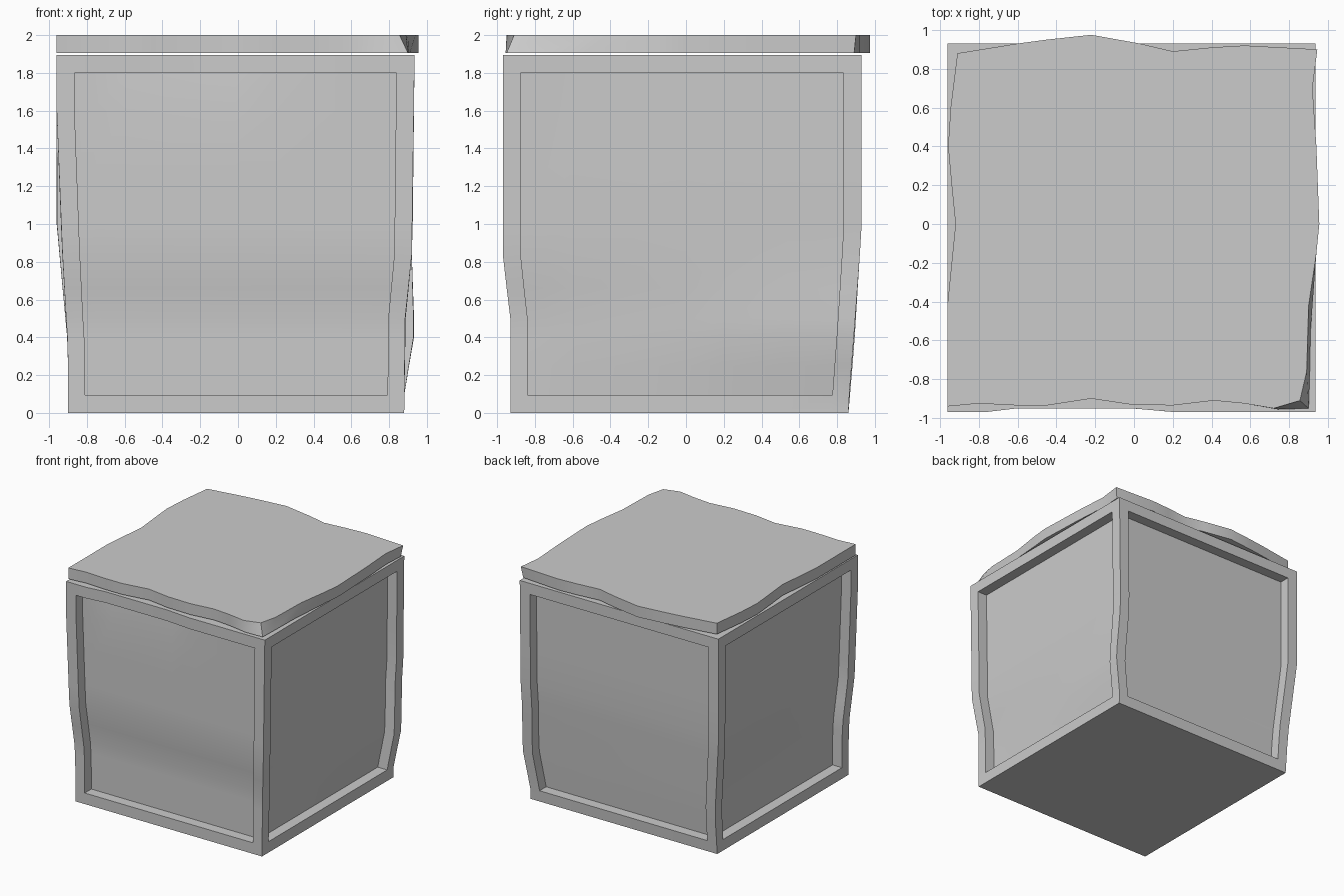
import bpy, bmesh
from mathutils import Vector

if "Cube" in bpy.data.objects:
    bpy.data.objects.remove(bpy.data.objects["Cube"])

H = 1.895                      # body height
INSET_DEPTH = 0.09

# Corner posts: (z, x, y), bent slightly inwards near the floor
POSTS = [
    [(0, -.90, -.93), (.35, -.90, -.93), (.5, -.91, -.93), (.85, -.93, -.97), (1.6, -.96, -.97), (H, -.96, -.97)],
    [(0, .88, -.93), (.5, .885, -.93), (.83, .92, -.97), (H, .935, -.97)],
    [(0, .88, .86), (.1, .88, .865), (.42, .935, .89), (.83, .92, .92), (1.0, .925, .93), (H, .935, .93)],
    [(0, -.90, .86), (.35, -.90, .89), (1.0, -.96, .93), (H, -.96, .93)],
]
LEVELS = [0, .095, .25, .4, .5, .66, .84, 1.0, 1.3, 1.6, 1.8, H]
COLS = [0, .05, .1, .19, .5, .62, .8, .95, 1]
FRONT_WAVE = {.19: .02, .5: .02}      # front wall dips in a little


def post_at(post, z):
    for (z0, x0, y0), (z1, x1, y1) in zip(post, post[1:]):
        if z <= z1:
            t = (z - z0) / (z1 - z0)
            return Vector((x0 + (x1 - x0) * t, y0 + (y1 - y0) * t, z))
    return Vector((post[-1][1], post[-1][2], z))


def finish(bm, name):
    bmesh.ops.remove_doubles(bm, verts=bm.verts, dist=.0005)
    bmesh.ops.recalc_face_normals(bm, faces=bm.faces)
    me = bpy.data.meshes.new(name)
    bm.to_mesh(me)
    bm.free()
    ob = bpy.data.objects.new(name, me)
    bpy.context.collection.objects.link(ob)
    bpy.ops.object.select_all(action='DESELECT')
    ob.select_set(True)
    bpy.context.view_layer.objects.active = ob
    bpy.ops.object.shade_smooth_by_angle(angle=.5)


# Crate body: four framed walls with recessed panels
bm = bmesh.new()
inward = [Vector((0, 1, 0)), Vector((-1, 0, 0)), Vector((0, -1, 0)), Vector((1, 0, 0))]
rims = {0: [], H: []}
for side in range(4):
    a, b = POSTS[side], POSTS[(side + 1) % 4]

    def wall_point(u, z):
        p = post_at(a, z).lerp(post_at(b, z), u)
        if side == 0 and z > 1.7:
            p.y += FRONT_WAVE.get(u, 0)
        return p

    outer = [[bm.verts.new(wall_point(u, z)) for u in COLS] for z in LEVELS]
    for z, row in ((0, outer[0]), (H, outer[-1])):
        rims[z] += [v.co.copy() for v in row[:-1]]
    r, c = len(LEVELS) - 1, len(COLS) - 1
    panel = []
    for i in range(r):
        for j in range(c):
            f = bm.faces.new((outer[i][j], outer[i][j + 1], outer[i + 1][j + 1], outer[i + 1][j]))
            if 0 < i < r - 1 and 0 < j < c - 1:
                panel.append(f)
    ext = bmesh.ops.extrude_face_region(bm, geom=panel)
    new = [g for g in ext['geom'] if isinstance(g, bmesh.types.BMVert)]
    bmesh.ops.translate(bm, verts=new, vec=inward[side] * INSET_DEPTH)
    bmesh.ops.delete(bm, geom=[f for f in panel if f.is_valid], context='FACES')
for ring in rims.values():
    bm.faces.new([bm.verts.new(p) for p in ring])
finish(bm, "crate_body")

# Lid: wavy slab, top and bottom outlines differ at the chipped corner
LID = [(-.96, -.94), (-.8, -.925), (-.6, -.935), (-.45, -.935), (-.22, -.90), (-.02, -.93),
       (.2, -.935), (.41, -.91), (.57, -.925), (.72, -.95), (.855, -.91), (.89, -.76), (.90, -.42),
       (.94, -.15), (.955, 0), (.94, .4), (.92, .7), (.945, .90), (.57, .92), (.4, .91),
       (.2, .89), (.03, .93), (-.22, .975), (-.45, .95), (-.6, .93), (-.91, .88),
       (-.945, .6), (-.958, .4), (-.94, .2), (-.92, 0), (-.94, -.2), (-.96, -.4)]
LOWER = {9: (.74, -.955), 10: (.90, -.95), 11: (.905, -.8), 12: (.91, -.55), 17: (.93, .89)}
bm = bmesh.new()
top = [bm.verts.new((x, y, 2)) for x, y in LID]
low = [bm.verts.new((*LOWER.get(i, p), 1.905)) for i, p in enumerate(LID)]
bm.faces.new(top)
bm.faces.new(low[::-1])
for i in range(len(top)):
    k = (i + 1) % len(top)
    bm.faces.new((low[i], low[k], top[k], top[i]))
finish(bm, "crate_lid")
